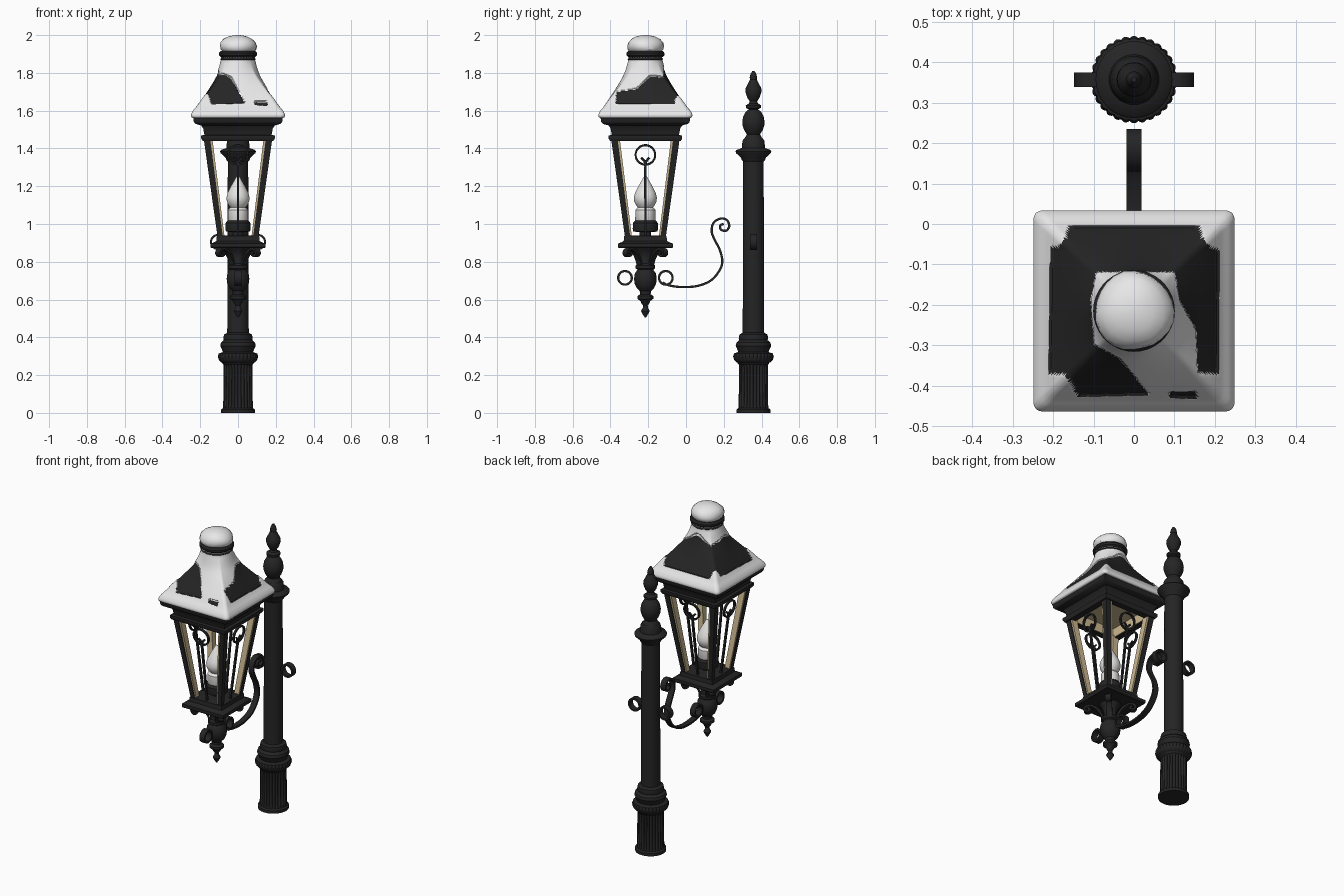
import bpy, bmesh, math, random
from mathutils import Matrix, Vector

if "Cube" in bpy.data.objects:
    bpy.data.objects.remove(bpy.data.objects["Cube"])

random.seed(3)
LY, PY = -0.215, 0.357      # lantern and post centres in y


def material(name, rgb):
    m = bpy.data.materials.new(name)
    m.diffuse_color = (*rgb, 1)
    m.use_nodes = True
    m.node_tree.nodes["Principled BSDF"].inputs["Base Color"].default_value = m.diffuse_color
    return m


METAL = material("black_iron", (0.018, 0.018, 0.019))
SNOW = material("snow", (0.80, 0.80, 0.80))
TAN = material("warm_lining", (0.60, 0.48, 0.28))
BULB = material("frosted_glass", (0.79, 0.785, 0.77))


def finish(name, bm, *mats):
    bmesh.ops.recalc_face_normals(bm, faces=bm.faces)
    me = bpy.data.meshes.new(name)
    bm.to_mesh(me)
    bm.free()
    ob = bpy.data.objects.new(name, me)
    bpy.context.collection.objects.link(ob)
    for m in mats:
        me.materials.append(m)
    return ob


def spline(pts, n):
    """Catmull-Rom points through a 2D path"""
    p = [Vector(q) for q in pts]
    p = [2 * p[0] - p[1]] + p + [2 * p[-1] - p[-2]]
    out = []
    for i in range(1, len(p) - 2):
        a, b, c, d = p[i - 1:i + 3]
        for k in range(n):
            t = k / n
            out.append(0.5 * (2 * b + (c - a) * t + (2 * a - 5 * b + 4 * c - d) * t * t
                              + (3 * b - a - 3 * c + d) * t ** 3))
    return out + [p[-2]]


def skin(bm, rings, caps=True, loop=False):
    rows = [[bm.verts.new(v) for v in r] for r in rings]
    n = len(rows[0])
    pairs = list(zip(rows, rows[1:])) + ([(rows[-1], rows[0])] if loop else [])
    for a, b in pairs:
        for i in range(n):
            bm.faces.new((a[i], a[(i + 1) % n], b[(i + 1) % n], b[i]))
    if caps and not loop:
        bm.faces.new(rows[0])
        bm.faces.new(rows[-1])


def lathe(name, prof, cy, mat, seg=36, flutes=0, loop=False):
    """prof = (radius, z[, flute depth]); seg 4 gives a square whose radius is the half width"""
    bm = bmesh.new()
    k, ph = (math.sqrt(2), math.pi / 4) if seg == 4 else (1, 0)
    rings = []
    for r, z, *amp in prof:
        ring = []
        for i in range(seg):
            a = ph + math.tau * i / seg
            rr = k * r - (amp[0] * (1 - abs(math.sin(flutes * a / 2))) if amp else 0)
            ring.append((rr * math.cos(a), cy + rr * math.sin(a), z))
        rings.append(ring)
    skin(bm, rings, loop=loop)
    return finish(name, bm, mat)


def strip(name, pts, width, thick, mtx, closed=False):
    """Flat iron band along a 2D path, mapped to the world by mtx"""
    bm = bmesh.new()
    n = len(pts)
    rings = []
    for i, p in enumerate(pts):
        q0 = pts[(i - 1) % n] if closed else pts[max(i - 1, 0)]
        q1 = pts[(i + 1) % n] if closed else pts[min(i + 1, n - 1)]
        t = (Vector(q1) - Vector(q0)).normalized()
        o = Vector((-t.y, t.x)) * thick / 2
        p = Vector(p)
        rings.append([mtx @ Vector((*(p + s * o), w * width / 2))
                      for s, w in ((1, 1), (1, -1), (-1, -1), (-1, 1))])
    skin(bm, rings, loop=closed)
    return finish(name, bm, METAL)


def circle(ca, cb, r, n=28):
    return [(ca + r * math.cos(math.tau * i / n), cb + r * math.sin(math.tau * i / n)) for i in range(n)]


# ---- post: fluted base, scalloped collar, shaft and finial
lathe("post_base", [(.09, 0), (.09, .018), (.08, .025), (.079, .04, .012), (.077, .24, .012),
                    (.077, .255), (.085, .265)], PY, METAL, 192, 24)
lathe("post_collar", [(.075, .262), (.09, .268), (.102, .28, .003), (.108, .298, .005), (.102, .315, .003),
                      (.08, .322), (.085, .335), (.094, .355), (.09, .372), (.075, .385), (.078, .395),
                      (.074, .415), (.056, .425)], PY, METAL, 180, 30)
lathe("post_shaft", [(.057, .42), (.054, 1.33), (.062, 1.34), (.066, 1.352), (.092, 1.375), (.095, 1.385),
                     (.09, 1.392), (.062, 1.402), (.058, 1.44), (.05, 1.452)], PY, METAL)
lathe("post_finial", [(.05, 1.45), (.04, 1.465), (.035, 1.475), (.048, 1.495), (.057, 1.52), (.059, 1.54),
                      (.054, 1.57), (.04, 1.595), (.024, 1.607), (.04, 1.615), (.041, 1.628), (.024, 1.638),
                      (.02, 1.65), (.033, 1.67), (.043, 1.70), (.041, 1.72), (.028, 1.745), (.018, 1.765),
                      (.02, 1.775), (.015, 1.795), (.006, 1.81)], PY, METAL)
XZ = Matrix.Rotation(math.pi / 2, 4, 'X')
for s in (-1, 1):
    strip("post_side_ring", circle(s * .106, .905, .037), .036, .011, Matrix.Translation((0, PY, 0)) @ XZ, True)

# ---- scroll bracket behind the lantern and its rings
YZ = Matrix(((0, 0, 1, 0), (1, 0, 0, 0), (0, 1, 0, 0), (0, 0, 0, 1)))
for s in (-1, 1):
    strip("bracket_ring", circle(LY + s * .108, .715, .036), .036, .012, YZ, True)
strip("scroll_bracket", spline([(-.125, .69), (-.09, .675), (-.02, .666), (.06, .672), (.13, .70), (.175, .75),
                                (.192, .80), (.18, .86), (.15, .92), (.136, .96), (.145, 1.005), (.18, 1.028),
                                (.215, 1.022), (.229, .99), (.213, .965), (.185, .97), (.182, .993),
                                (.2, 1.0)], 8), .036, .012, YZ)

# ---- lantern underside: drop finial, neck and corner scrolls
lathe("drop_finial", [(.003, .505), (.016, .525), (.023, .54), (.014, .555), (.012, .568), (.02, .578),
                      (.026, .592), (.042, .604), (.042, .618), (.028, .628), (.03, .645), (.045, .66),
                      (.057, .685), (.06, .71), (.056, .738), (.042, .758), (.052, .765), (.052, .78),
                      (.04, .79), (.036, .82), (.045, .85), (.065, .875)], LY, METAL)
for k in range(4):
    m = Matrix.Translation((0, LY, 0)) @ Matrix.Rotation(math.pi / 4 + k * math.pi / 2, 4, 'Z') @ XZ
    strip("corner_scroll", spline([(.04, .775), (.052, .81), (.075, .845), (.11, .868), (.14, .862), (.148, .845),
                                   (.135, .832), (.118, .838), (.12, .85), (.132, .85)], 6), .034, .012, m)

# ---- lantern tray, lower rail and burner
lathe("tray", [(.142, .873), (.145, .877), (.145, .896), (.13, .902), (.115, .91), (.112, .936), (.10, .94)],
      LY, METAL, 4)
lathe("burner", [(.03, .935), (.03, .957), (.064, .96), (.067, .975), (.066, 1.005), (.055, 1.018)], LY, METAL)
lathe("bulb", [(.05, 1.012), (.054, 1.02), (.053, 1.075), (.04, 1.088), (.05, 1.10), (.059, 1.12), (.061, 1.14),
               (.055, 1.165), (.04, 1.195), (.023, 1.225), (.01, 1.248), (.003, 1.256)], LY, BULB)


# ---- tapering corner bars, lined warm on the inner sides
def corner_bar(name, sx, sy, mat, lo, hi):
    bm = bmesh.new()
    rings = []
    for z, (a, b) in ((.93, lo), (1.455, hi)):
        rings.append([(sx * u, LY + sy * v, z) for u, v in ((a, a), (b, a), (b, b), (a, b))])
    skin(bm, rings)
    finish(name, bm, mat)


for sx in (-1, 1):
    for sy in (-1, 1):
        corner_bar("corner_bar", sx, sy, METAL, (.080, .108), (.148, .182))
        corner_bar("corner_lining", sx, sy, TAN, (.071, .104), (.136, .177))

# ---- centre rod with ring on each window
rod_base = Matrix.Translation((0, -.095, .93)) @ Matrix.Rotation(math.pi / 2 + math.atan(.14), 4, 'X')
for k in range(4):
    m = Matrix.Translation((0, LY, 0)) @ Matrix.Rotation(k * math.pi / 2, 4, 'Z') @ rod_base
    strip("window_ring", circle(0, .44, .052), .013, .01, m, True)
    strip("window_rod", spline([(0, 0), (0, .2), (0, .38), (.008, .41), (.022, .425)], 5), .012, .012, m)
    strip("window_hook", spline([(0, .38), (-.008, .41), (-.022, .425)], 5), .012, .009, m)

# ---- cornice (hollow), its lining and eave slab
lathe("cornice", [(.15, 1.44), (.187, 1.44), (.195, 1.452), (.195, 1.468), (.178, 1.472), (.184, 1.505),
                  (.195, 1.522), (.225, 1.53), (.234, 1.54), (.237, 1.562), (.15, 1.562)],
      LY, METAL, 4, loop=True)
lathe("warm_ceiling", [(.149, 1.442), (.149, 1.52), (.145, 1.52), (.145, 1.442)], LY, TAN, 4, loop=True)
lathe("ceiling_plate", [(.15, 1.50), (.15, 1.51)], LY, TAN, 4)

# ---- concave roof, snow covered except for the bare patches traced in plan
BARE = [(-.162, -.004), (.162, -.004), (.175, -.05), (.211, -.063), (.209, -.37), (.16, -.37), (.155, -.26),
        (.113, -.187), (.103, -.117), (-.095, -.117), (-.108, -.187), (-.10, -.298), (-.035, -.335),
        (.037, -.422), (-.138, -.427), (-.17, -.373), (-.211, -.37), (-.206, -.058), (-.175, -.05)]


def is_bare(x, y):
    if .09 < x < .155 and -.432 + .05 * (.155 - x) < y < -.415:
        return True
    hit = False
    for (x0, y0), (x1, y1) in zip(BARE, BARE[1:] + BARE[:1]):
        if (y0 > y) != (y1 > y) and x < (x1 - x0) * (y - y0) / (y1 - y0) + x0:
            hit = not hit
    return hit


bm = bmesh.new()
N = 72
side = [(-1 + 2 * i / N, -1) for i in range(N)]
square = side + [(-y, x) for x, y in side] + [(-x, -y) for x, y in side] + [(y, -x) for x, y in side]
rings = []
for h, z in spline([(.235, 1.56), (.246, 1.566), (.248, 1.58), (.238, 1.60), (.218, 1.625), (.195, 1.66),
                    (.152, 1.725), (.115, 1.79), (.095, 1.85), (.088, 1.885)], 13):
    t = min(1, max(0, (.248 - h) / .155) ** 3)
    ring = []
    for x, y in square:
        d = math.hypot(x, y)
        e = max(0, d - 1.365) * .5                           # soft hips
        qx, qy = x * (1 - e), y * (1 - e)
        px, py = h * (qx + (x / d - qx) * t), h * (qy + (y / d - qy) * t)
        s = 1 - .005 / h if is_bare(px, py + LY) else 1      # bare iron lies below the snow
        ring.append((px * s, LY + py * s, z))
    rings.append(ring)
skin(bm, rings)
for f in bm.faces:
    c = f.calc_center_median()
    # a face stays bare where any corner is sunk, so the patch rim is iron too
    bare = is_bare(c.x, c.y) or sum(is_bare(v.co.x, v.co.y) for v in f.verts) > 1
    f.material_index = 0 if (bare and len(f.verts) == 4) or c.z < 1.5605 else 1
finish("roof", bm, METAL, SNOW)

# ---- roof collar and lumpy snow cap
lathe("roof_collar", [(.085, 1.862), (.094, 1.872), (.088, 1.882), (.10, 1.892), (.101, 1.905), (.092, 1.916),
                      (.07, 1.92)], LY, METAL)
cap = lathe("snow_cap", [(.085, 1.912), (.096, 1.925), (.099, 1.942), (.093, 1.962), (.076, 1.98), (.05, 1.993),
                         (.02, 1.999), (.004, 2.0)], LY, SNOW, 24)
for v in cap.data.vertices:
    a = math.atan2(v.co.y - LY, v.co.x)
    k = 1 + .03 * math.sin(3 * a + 40 * v.co.z) - .02 * random.random()
    v.co.x *= k
    v.co.y = LY + (v.co.y - LY) * k

# ---- smooth shading with sharp edges kept
bpy.ops.object.select_all(action='SELECT')
bpy.context.view_layer.objects.active = cap
bpy.ops.object.shade_smooth_by_angle(angle=math.radians(35))
